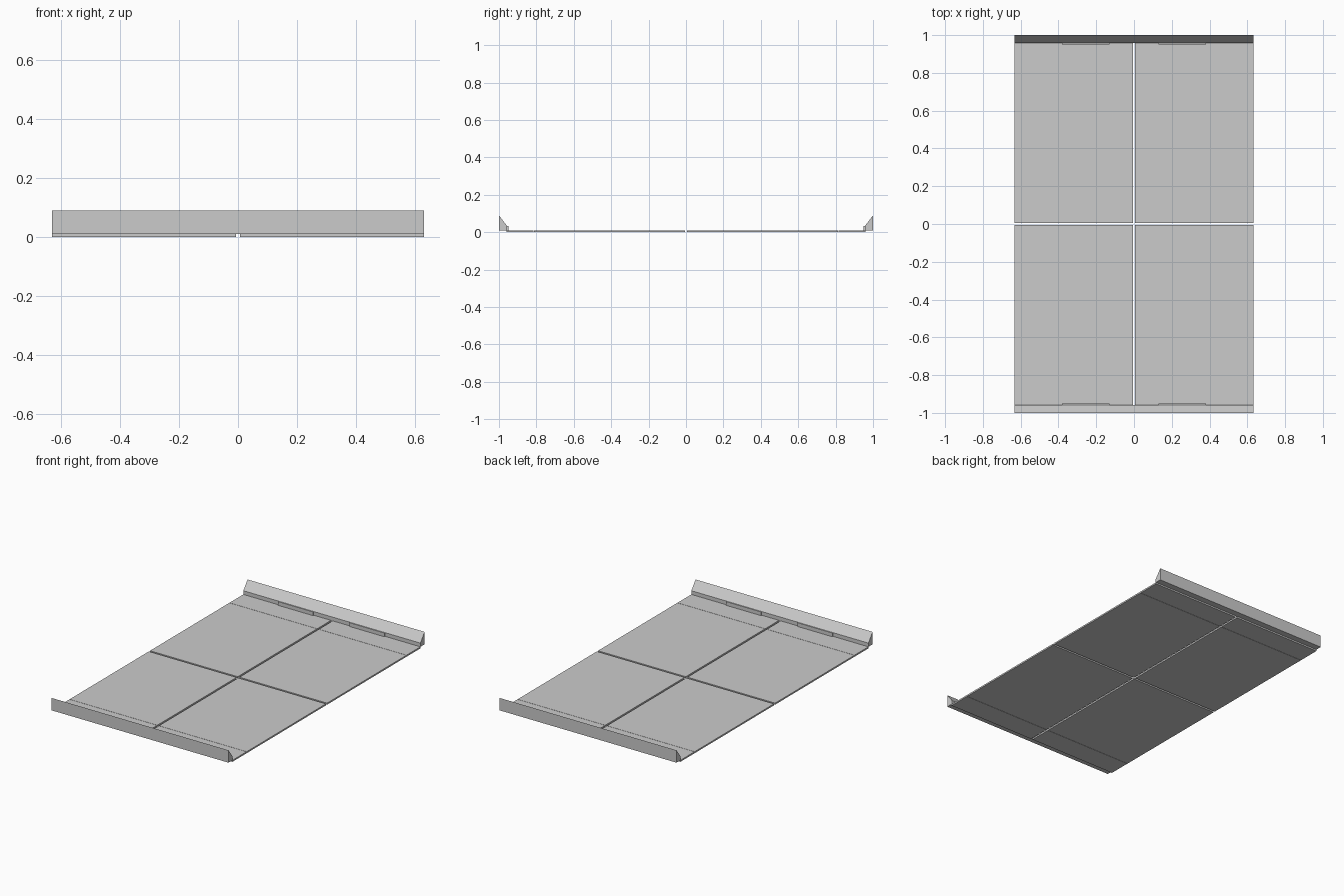
import bpy
import bmesh

if "Cube" in bpy.data.objects:
    bpy.data.objects.remove(bpy.data.objects["Cube"])

HALF_X = 0.632   # half width
DECK_Y = 0.96    # deck stops where the end barriers start
DECK_Z = 0.01    # deck thickness


def mesh_object(name, bm):
    bmesh.ops.recalc_face_normals(bm, faces=bm.faces)
    mesh = bpy.data.meshes.new(name)
    bm.to_mesh(mesh)
    bm.free()
    obj = bpy.data.objects.new(name, mesh)
    bpy.context.collection.objects.link(obj)
    return obj


def box(name, lo, hi):
    bm = bmesh.new()
    bmesh.ops.create_cube(bm, size=1)
    for v in bm.verts:
        v.co = [lo[i] if v.co[i] < 0 else hi[i] for i in range(3)]
    return mesh_object(name, bm)


def extrude_x(name, profile, x0, x1):
    bm = bmesh.new()
    face = bm.faces.new([bm.verts.new((x0, y, z)) for y, z in profile])
    new = bmesh.ops.extrude_face_region(bm, geom=[face])["geom"]
    bmesh.ops.translate(bm, vec=(x1 - x0, 0, 0),
                        verts=[g for g in new if isinstance(g, bmesh.types.BMVert)])
    return mesh_object(name, bm)


def span(a, b, sign):
    return sorted((a * sign, b * sign))


# Thin deck: four quarters with open seams, each with a narrow end strip
for sx in (-1, 1):
    for sy in (-1, 1):
        x0, x1 = span(0.006, HALF_X, sx)
        for name, a, b in (("deck_panel", 0.006, 0.814), ("deck_end_strip", 0.816, DECK_Y)):
            y0, y1 = span(a, b, sy)
            box(name, (x0, y0, 0), (x1, y1, DECK_Z))

# Sloped end barriers, with two flat tabs on each inner face
for sy in (-1, 1):
    profile = [(DECK_Y - 0.003, DECK_Z), (DECK_Y - 0.003, 0.034),
               (1.0, 0.09), (1.0, DECK_Z)]
    extrude_x("end_barrier", [(y * sy, z) for y, z in profile], -HALF_X, HALF_X)
    y0, y1 = span(0.950, 0.959, sy)
    for sx in (-1, 1):
        x0, x1 = span(0.13, 0.38, sx)
        box("barrier_tab", (x0, y0, DECK_Z - 0.001), (x1, y1, 0.034))
